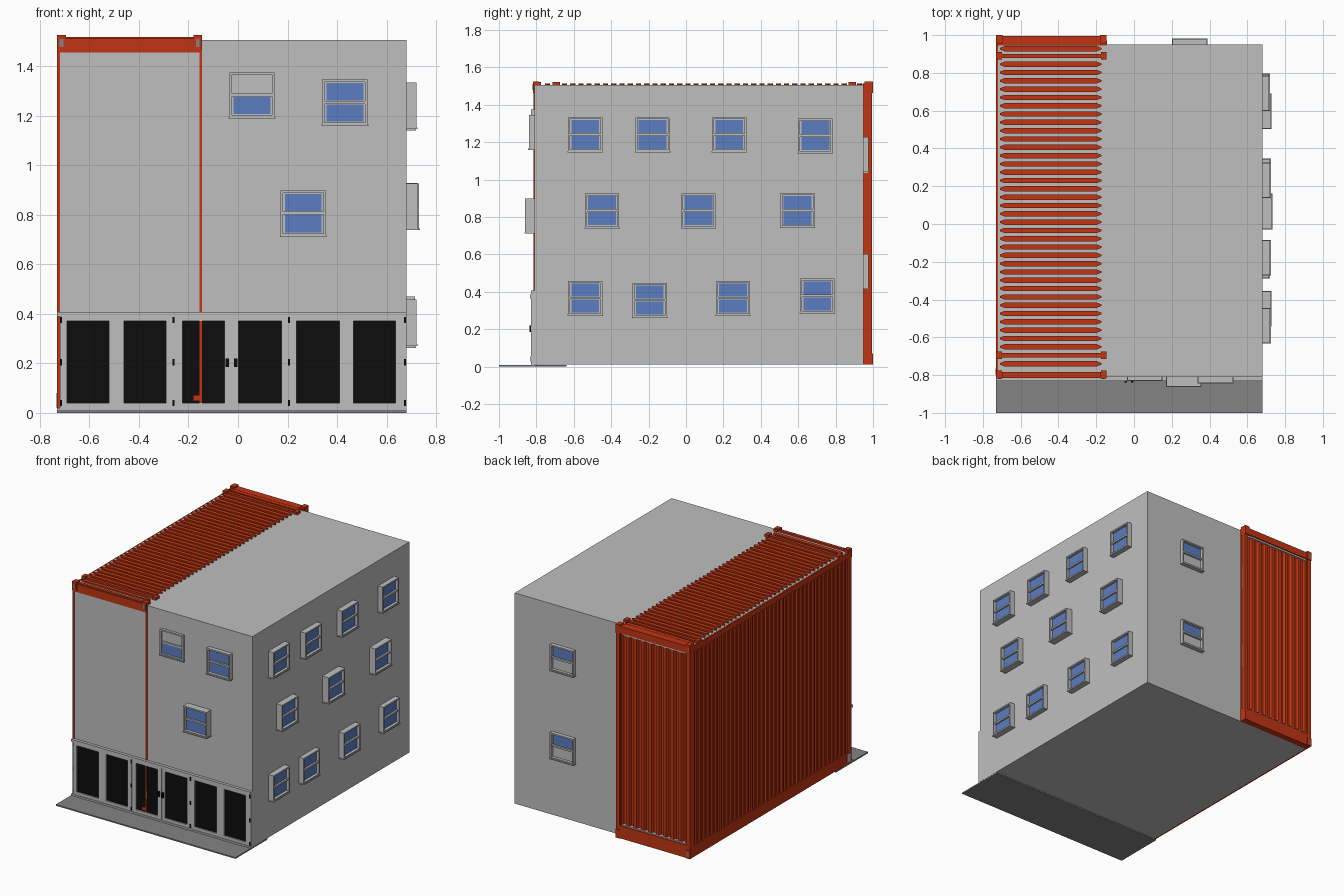
import bpy, bmesh
from mathutils import Vector

cube = bpy.data.objects.get("Cube")
if cube:
    bpy.data.objects.remove(cube, do_unlink=True)


def material(name, r, g, b):
    m = bpy.data.materials.new(name)
    m.use_nodes = True
    m.diffuse_color = (r, g, b, 1)
    bsdf = next(n for n in m.node_tree.nodes if n.type == 'BSDF_PRINCIPLED')
    bsdf.inputs["Base Color"].default_value = (r, g, b, 1)
    bsdf.inputs["Roughness"].default_value = 0.8
    return m


GREY = material("light grey render", 0.52, 0.52, 0.52)
PAVING = material("dark grey paving", 0.23, 0.23, 0.23)
ORANGE = material("container orange", 0.54, 0.036, 0.006)
BLUE = material("window blue", 0.105, 0.205, 0.53)
BLACK = material("door black", 0.004, 0.004, 0.004)


def finish(name, bm, mat):
    mesh = bpy.data.meshes.new(name)
    bm.to_mesh(mesh)
    bm.free()
    mesh.materials.append(mat)
    ob = bpy.data.objects.new(name, mesh)
    bpy.context.scene.collection.objects.link(ob)
    return ob


def boxes(name, mat, *parts):
    """One object from boxes given as (x0, x1, y0, y1, z0, z1)."""
    bm = bmesh.new()
    for x0, x1, y0, y1, z0, z1 in parts:
        lo, hi = Vector((x0, y0, z0)), Vector((x1, y1, z1))
        for v in bmesh.ops.create_cube(bm, size=1)["verts"]:
            v.co = Vector([(a + b) / 2 + c * abs(b - a) for a, b, c in zip(lo, hi, v.co)])
    return finish(name, bm, mat)


def corrugated(name, start, pitch, count, z0, z1, place):
    """Trapezoid ribbed sheet; place maps (along, ridge 0..1) to x, y."""
    bm = bmesh.new()
    profile = []
    for i in range(count):
        for t, ridge in ((0, 1), (0.4, 1), (0.52, 0), (0.88, 0)):
            profile.append(place(start + (i + t) * pitch, ridge))
    rows = [[bm.verts.new((*p, z)) for p in profile] for z in (z0, z1)]
    for i in range(len(profile) - 1):
        bm.faces.new((rows[0][i + 1], rows[0][i], rows[1][i], rows[1][i + 1]))
    return finish(name, bm, ORANGE)


# Building and paving
boxes("building_body", GREY, (-0.719, 0.68, -0.81, 0.95, 0.01, 1.505))
boxes("front_paving", PAVING, (-0.73, 0.68, -1, -0.64, 0, 0.009))

# Container left wall and back wall
corrugated("container_left_wall", -0.79, 0.0435, 40, 0.09, 1.47,
           lambda s, r: (-0.7205 - 0.0085 * r, s))
corrugated("container_back_wall", -0.71, 0.0585, 10, 0.1, 1.46,
           lambda s, r: (s, 0.965 + 0.02 * r))

# Container frame: posts, rails and headers
L, R, F, B = -0.73, -0.145, -0.815, 0.995
boxes("container_posts", ORANGE,
      (L, L + 0.012, F, -0.785, 0.01, 1.5),
      (R - 0.01, R, F, -0.80, 0.01, 1.5),
      (L, L + 0.03, 0.945, B, 0.01, 1.5),
      (R - 0.03, R, 0.945, B, 0.01, 1.5))
boxes("container_rails", ORANGE,
      (L, -0.719, F, B, 0.01, 0.09),
      (L, -0.719, F, B, 1.465, 1.504),
      (L, R, F, -0.80, 1.455, 1.512),
      (L, R, 0.945, B, 0.01, 0.1),
      (L, R, 0.945, B, 1.465, 1.512))
boxes("back_sills", GREY,
      (-0.69, -0.19, 0.95, 0.988, 0.1, 0.108),
      (-0.69, -0.19, 0.95, 0.988, 1.452, 1.464))
boxes("post_patches", GREY,
      *[(R - 0.02, R + 0.002, 0.944, 0.972, z, z + 0.175) for z in (0.425, 1.035)])

# Corner castings with dark sockets
castings, sockets = [], []
for x in (L, R - 0.035):
    castings += [(x, x + 0.035, F - 0.003, -0.785, 1.462, 1.525),
                 (x, x + 0.035, 0.955, B + 0.005, 1.462, 1.525),
                 (x, x + 0.035, 0.955, B + 0.005, 0.01, 0.07)]
    sockets += [(x + 0.01, x + 0.025, F - 0.005, F, 1.478, 1.51)]
    sockets += [(x + 0.01, x + 0.025, B, B + 0.005, z, z + 0.03) for z in (0.025, 1.478)]
boxes("corner_castings", ORANGE, *castings)
boxes("casting_sockets", PAVING, *sockets)
boxes("lower_corner_plate", GREY, (L - 0.002, L + 0.001, -0.80, -0.765, 0.02, 0.08))


# Roof ribs with tapered ends
def roof_ribs(name, centres, width, x0, x1, taper, top):
    bm = bmesh.new()
    for y in centres:
        outline = [(x0, 0.3), (x0 + taper, 1), (x1 - taper, 1), (x1, 0.3)]
        pts = [(x, y - w * width / 2) for x, w in outline]
        pts += [(x, y + w * width / 2) for x, w in reversed(outline)]
        face = bm.faces.new([bm.verts.new((*p, 1.5)) for p in pts])
        top_geom = bmesh.ops.extrude_face_region(bm, geom=[face])["geom"]
        for v in top_geom:
            if isinstance(v, bmesh.types.BMVert):
                v.co.z = top
    bmesh.ops.recalc_face_normals(bm, faces=bm.faces)
    return finish(name, bm, ORANGE)


roof_ribs("roof_ribs", [-0.65 + i * 0.044 for i in range(35)] + [-0.74, 0.928, 0.958],
          0.028, -0.71, -0.173, 0.025, 1.515)
beams = (-0.695, -0.795, 0.89)
boxes("roof_beams", ORANGE,
      *[(L, R, y - 0.011, y + 0.011, 1.5, 1.517) for y in beams],
      (L, R, 0.968, B, 1.5, 1.515))
boxes("roof_beam_ends", ORANGE,
      *[(x, x + 0.03, y - 0.02, y + 0.02, 1.5, 1.523)
        for y in beams for x in (L, R - 0.03)])


# Windows: u runs along the wall, d is the distance out from it
def on_wall(side, u0, u1, d0, d1, z0, z1):
    if side == "right":
        return (0.68 + d0, 0.68 + d1, u0, u1, z0, z1)
    if side == "front":
        return (u0, u1, -0.81 - d1, -0.81 - d0, z0, z1)
    return (u0, u1, 0.95 + d0, 0.95 + d1, z0, z1)


def window(name, side, u, z, depth, halves=(0, 1), size=0.183):
    t, u1, z1, mid = 0.01, u + size, z + size, z + size / 2
    back = max(depth - 0.02, 0.004)
    frame = [(u, u + t, 0, depth, z, z1), (u1 - t, u1, 0, depth, z, z1),
             (u, u1, 0, depth, z, z + t), (u, u1, 0, depth, z1 - t, z1),
             (u, u1, 0, depth - 0.005, mid - 0.006, mid + 0.006),
             (u, u1, 0, back, z, z1),
             (u - 0.003, u1 + 0.003, 0, depth + 0.004, z - 0.004, z + 0.003)]
    boxes(name + "_frame", GREY, *[on_wall(side, *p) for p in frame])
    panes = [(u + 0.017, u1 - 0.017, back, back + 0.005,
              (z + 0.014, mid + 0.008)[h], (mid - 0.008, z1 - 0.014)[h]) for h in halves]
    boxes(name + "_panes", BLUE, *[on_wall(side, *p) for p in panes])


right_windows = [
    (-0.63, 1.15, 0.04), (-0.27, 1.15, 0.04), (0.14, 1.15, 0.04), (0.60, 1.143, 0.035),
    (-0.54, 0.742, 0.045), (-0.025, 0.742, 0.05), (0.505, 0.744, 0.045),
    (-0.63, 0.275, 0.04), (-0.285, 0.265, 0.035), (0.16, 0.275, 0.04), (0.61, 0.287, 0.035)]
for i, (u, z, d) in enumerate(right_windows):
    window(f"side_window_{i + 1}", "right", u, z, d)
window("front_window_upper_a", "front", -0.035, 1.192, 0.018, (0,))
window("front_window_upper_b", "front", 0.34, 1.162, 0.03)
window("front_window_middle", "front", 0.172, 0.715, 0.05)
for label, z in (("upper", 1.045), ("lower", 0.42)):
    window("back_window_" + label, "back", 0.203, z, 0.027, (1,))

# Folding glass doors: six glazed leaves in a frame
leaves = [(-0.69, -0.52), (-0.46, -0.29), (-0.225, -0.055),
          (0.003, 0.175), (0.237, 0.41), (0.467, 0.636)]
edges = [-0.718] + [x for leaf in leaves for x in leaf] + [0.68]
stiles = [(edges[i], edges[i + 1], -0.824, -0.81, 0.02, 0.395) for i in range(0, len(edges), 2)]
boxes("door_stiles", GREY, *stiles)
boxes("door_rails", GREY,
      (-0.718, 0.68, -0.824, -0.81, 0.02, 0.04),
      (-0.718, 0.68, -0.824, -0.81, 0.37, 0.395),
      (-0.73, 0.68, -0.83, -0.81, 0.39, 0.408),
      (-0.73, 0.68, -0.83, -0.81, 0.009, 0.02),
      *[(x - 0.004, x + 0.004, -0.828, -0.81, 0.02, 0.395)
        for x in (-0.714, -0.26, -0.025, 0.205, 0.676)])
boxes("door_glass", BLACK, *[(a, b, -0.815, -0.81, 0.04, 0.37) for a, b in leaves])
boxes("door_hinges", BLACK,
      *[(x - 0.004, x + 0.004, -0.831, -0.822, z - 0.013, z + 0.013)
        for x in (-0.715, -0.26, 0.205, 0.674) for z in (0.04, 0.205, 0.375)])
boxes("door_handles", BLACK,
      *[(x - 0.007, x + 0.007, -0.838, -0.822, 0.185, 0.22) for x in (-0.043, -0.01)])
boxes("door_post_strip", ORANGE,
      (-0.155, -0.145, -0.818, -0.81, 0.19, 0.37),
      (-0.155, -0.145, -0.818, -0.81, 0.04, 0.13),
      (-0.18, -0.155, -0.818, -0.81, 0.05, 0.07))
